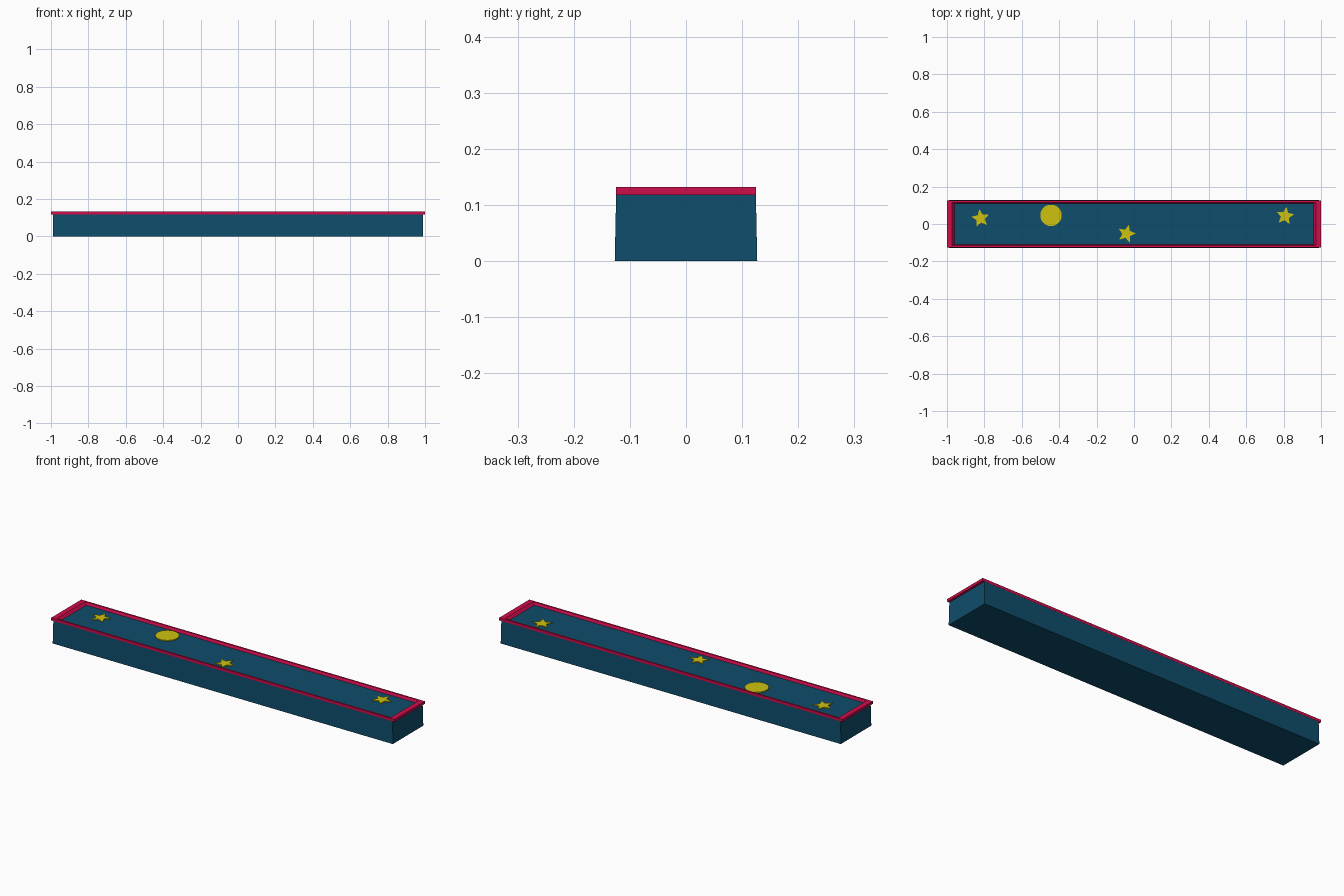
import bpy, bmesh, math

if "Cube" in bpy.data.objects:
    bpy.data.objects.remove(bpy.data.objects["Cube"])


def material(name, rgb):
    m = bpy.data.materials.new(name)
    m.diffuse_color = (*rgb, 1)
    m.use_nodes = True
    m.node_tree.nodes["Principled BSDF"].inputs["Base Color"].default_value = m.diffuse_color
    return m


blue = material("deep_blue", (0.0045, 0.075, 0.15))
red = material("crimson", (0.62, 0.004, 0.07))
yellow = material("yellow", (0.62, 0.54, 0.005))


def build(name, bm, mat):
    bmesh.ops.recalc_face_normals(bm, faces=bm.faces)
    me = bpy.data.meshes.new(name)
    bm.to_mesh(me)
    bm.free()
    me.materials.append(mat)
    ob = bpy.data.objects.new(name, me)
    bpy.context.collection.objects.link(ob)
    return ob


def loft(name, rings, mat, closed=False):
    """Stack of rectangles (half x, half y, z), capped or closed into a frame."""
    bm = bmesh.new()
    vs = [[bm.verts.new((sx * x, sy * y, z)) for sx, sy in
           ((-1, -1), (1, -1), (1, 1), (-1, 1))] for x, y, z in rings]
    pairs = list(zip(vs, vs[1:] + vs[:1])) if closed else list(zip(vs, vs[1:]))
    for a, b in pairs:
        for i in range(4):
            j = (i + 1) % 4
            bm.faces.new((a[i], a[j], b[j], b[i]))
    if not closed:
        bm.faces.new(vs[0])
        bm.faces.new(vs[-1])
    return build(name, bm, mat)


def plate(name, x, y, radii, count, turn, z0=0.118, z1=0.123):
    """Thin flat plate whose outline cycles through the radii."""
    bm = bmesh.new()
    pts = []
    for i in range(count):
        a = math.radians(turn) + 2 * math.pi * i / count
        r = radii[i % len(radii)]
        pts.append(bm.verts.new((x + r * math.cos(a), y + r * math.sin(a), z0)))
    face = bm.faces.new(pts)
    out = bmesh.ops.extrude_face_region(bm, geom=[face])["geom"]
    bmesh.ops.translate(bm, vec=(0, 0, z1 - z0),
                        verts=[v for v in out if isinstance(v, bmesh.types.BMVert)])
    return build(name, bm, yellow)


# Slightly tapered block
loft("body", [(0.99, 0.127, 0), (0.988, 0.1245, 0.1185)], blue)

# Raised rim around the top, sloped on the inside
loft("rim", [(1.0, 0.125, 0.118), (1.0, 0.125, 0.132), (0.972, 0.116, 0.132),
             (0.96, 0.11, 0.118)], red, closed=True)

# Stars and moon disc on the top
for i, (x, y, turn) in enumerate([(-0.82, 0.03, 98), (-0.04, -0.052, 75), (0.808, 0.043, 82)]):
    plate(f"star_{i + 1}", x, y, (0.05, 0.023), 10, turn)
plate("moon", -0.444, 0.046, (0.058,), 16, 11.25)
